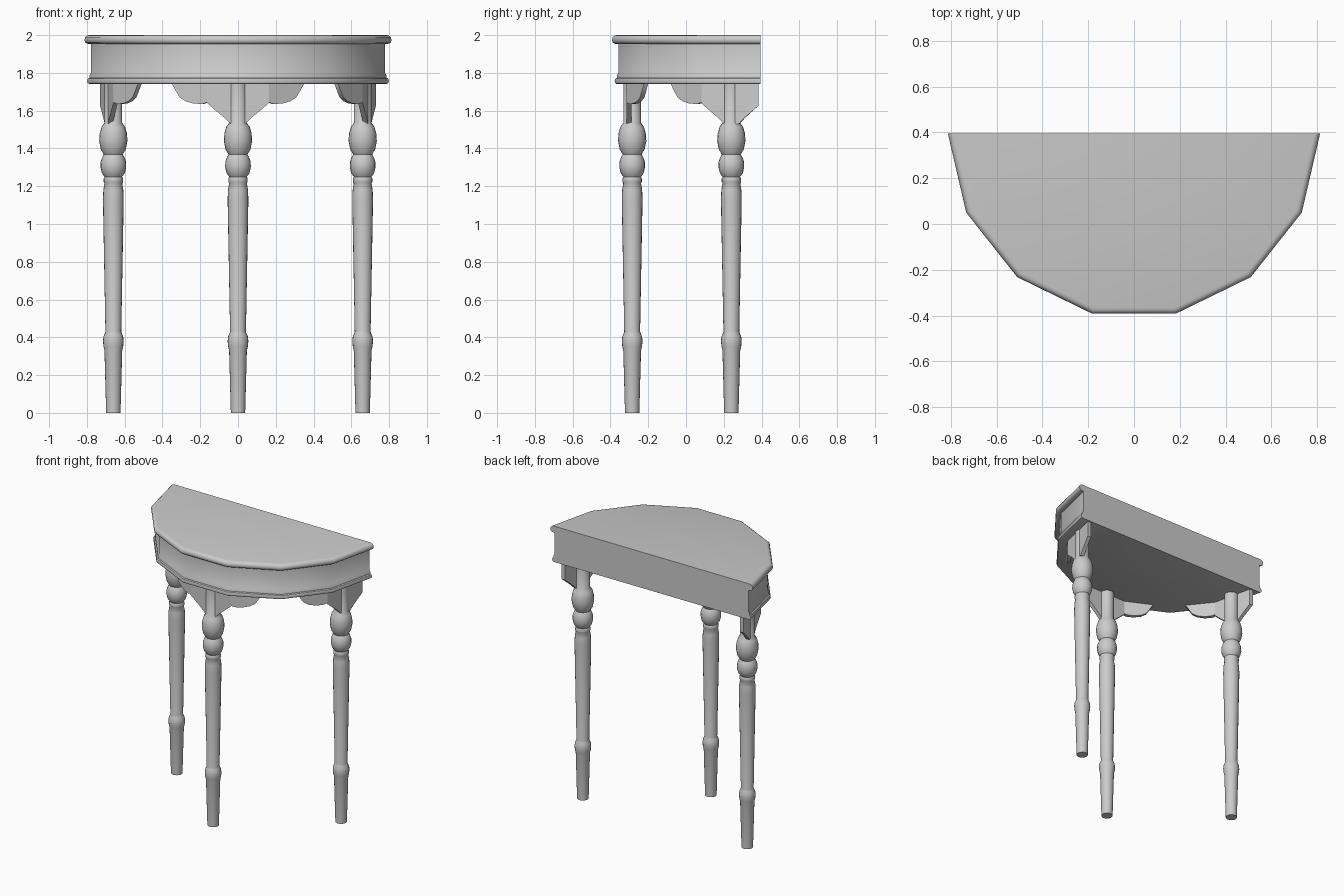
import bpy, math
from mathutils import Vector

if "Cube" in bpy.data.objects:
    bpy.data.objects.remove(bpy.data.objects["Cube"])

BACK_Y = 0.395
# half of the faceted outline, from back right to front right, then mirrored
half = [(0.813, BACK_Y), (0.733, 0.05), (0.51, -0.232), (0.182, -0.392)]
outline = [Vector(p) for p in half + [(-x, y) for x, y in reversed(half)]]


def inset(d, back=BACK_Y):
    """Move every facet inwards by d, keeping the back end flat."""
    lines = []
    for a, b in zip(outline, outline[1:]):
        t = (b - a).normalized()
        n = Vector((t.y, -t.x))
        if n.dot(Vector((0, 0.1)) - a) < 0:
            n = -n
        lines.append((a + n * d, t))

    def at_back(p, t):
        return p + t * ((back - p.y) / t.y)

    pts = [at_back(*lines[0])]
    for (p, t), (q, u) in zip(lines, lines[1:]):
        pts.append(p + t * ((q - p).cross(u) / t.cross(u)))
    pts.append(at_back(*lines[-1]))
    return pts


def make(name, verts, faces):
    me = bpy.data.meshes.new(name)
    me.from_pydata(verts, [], faces)
    ob = bpy.data.objects.new(name, me)
    bpy.context.collection.objects.link(ob)
    bpy.ops.object.select_all(action='DESELECT')
    ob.select_set(True)
    bpy.context.view_layer.objects.active = ob
    bpy.ops.object.mode_set(mode='EDIT')
    bpy.ops.mesh.select_all(action='SELECT')
    bpy.ops.mesh.normals_make_consistent(inside=False)
    bpy.ops.object.mode_set(mode='OBJECT')
    bpy.ops.object.shade_smooth_by_angle(angle=math.radians(40))
    return ob


def loft(name, rings):
    """Skin closed rings of equal length and cap both ends."""
    n = len(rings[0])
    faces = [[k * n + i, k * n + (i + 1) % n, (k + 1) * n + (i + 1) % n, (k + 1) * n + i]
             for k in range(len(rings) - 1) for i in range(n)]
    faces += [list(range(n)), [(len(rings) - 1) * n + i for i in range(n)]]
    return make(name, [v for r in rings for v in r], faces)


# table top, frieze and lower moulding: (inset, height)
body = [(0.027, 1.74), (0.018, 1.745), (0.014, 1.757), (0.018, 1.77), (0.026, 1.774),
        (0.026, 1.787), (0.034, 1.80), (0.034, 1.952), (0.012, 1.955), (0.003, 1.962),
        (0.0, 1.975), (0.004, 1.989), (0.013, 1.997), (0.025, 2.0)]
loft("table_top", [[(p.x, p.y, z) for p in inset(d)] for d, z in body])

# turned legs: (radius, height)
turned = [(0.038, 0), (0.047, 0.33), (0.052, 0.35), (0.055, 0.38), (0.052, 0.405),
          (0.044, 0.423), (0.042, 0.43), (0.055, 1.13), (0.053, 1.18), (0.047, 1.215),
          (0.051, 1.222), (0.051, 1.24), (0.047, 1.25), (0.061, 1.27), (0.068, 1.30),
          (0.067, 1.33), (0.058, 1.355), (0.05, 1.368), (0.066, 1.395), (0.075, 1.44),
          (0.072, 1.48), (0.062, 1.515), (0.047, 1.535), (0.047, 1.75)]
for name, x, y in [("front_leg", 0, -0.285), ("right_leg", 0.66, 0.24), ("left_leg", -0.66, 0.24)]:
    loft(name, [[(x + r * math.cos(a), y + r * math.sin(a), z)
                 for a in [math.tau * i / 20 for i in range(20)]] for r, z in turned])

# scalloped brackets: (distance from leg, lower edge)
scallop = [(0, 1.53), (0.04, 1.53), (0.075, 1.565), (0.155, 1.632), (0.165, 1.643), (0.19, 1.636),
           (0.24, 1.637), (0.29, 1.65), (0.325, 1.67), (0.345, 1.70), (0.37, 1.74)]
outer, inner = inset(0.078, 0.383), inset(0.104, 0.383)
stops = [0]
for a, b in zip(outer, outer[1:]):
    stops.append(stops[-1] + (b - a).length)
total = stops[-1]


def edge_height(s):
    s = abs(s)
    for (a, za), (b, zb) in zip(scallop, scallop[1:]):
        if s <= b:
            return za + (zb - za) * (s - a) / (b - a)
    return 1.74


def bracket(name, centre):
    lo, hi = max(0, centre - 0.37), min(total, centre + 0.37)
    marks = {lo, hi} | {s for s in stops if lo < s < hi}
    marks |= {centre + k * s for s, _ in scallop for k in (-1, 1) if lo < centre + k * s < hi}
    rings = []
    for s in sorted(marks):
        i = max(k for k in range(len(stops) - 1) if stops[k] <= s)
        t = (s - stops[i]) / (stops[i + 1] - stops[i])
        p, q = outer[i].lerp(outer[i + 1], t), inner[i].lerp(inner[i + 1], t)
        z = edge_height(s - centre)
        rings.append([(p.x, p.y, z), (p.x, p.y, 1.745), (q.x, q.y, 1.745), (q.x, q.y, z)])
    loft(name, rings)


bracket("front_bracket", total / 2)
bracket("right_bracket", 0.147)
bracket("left_bracket", total - 0.147)
